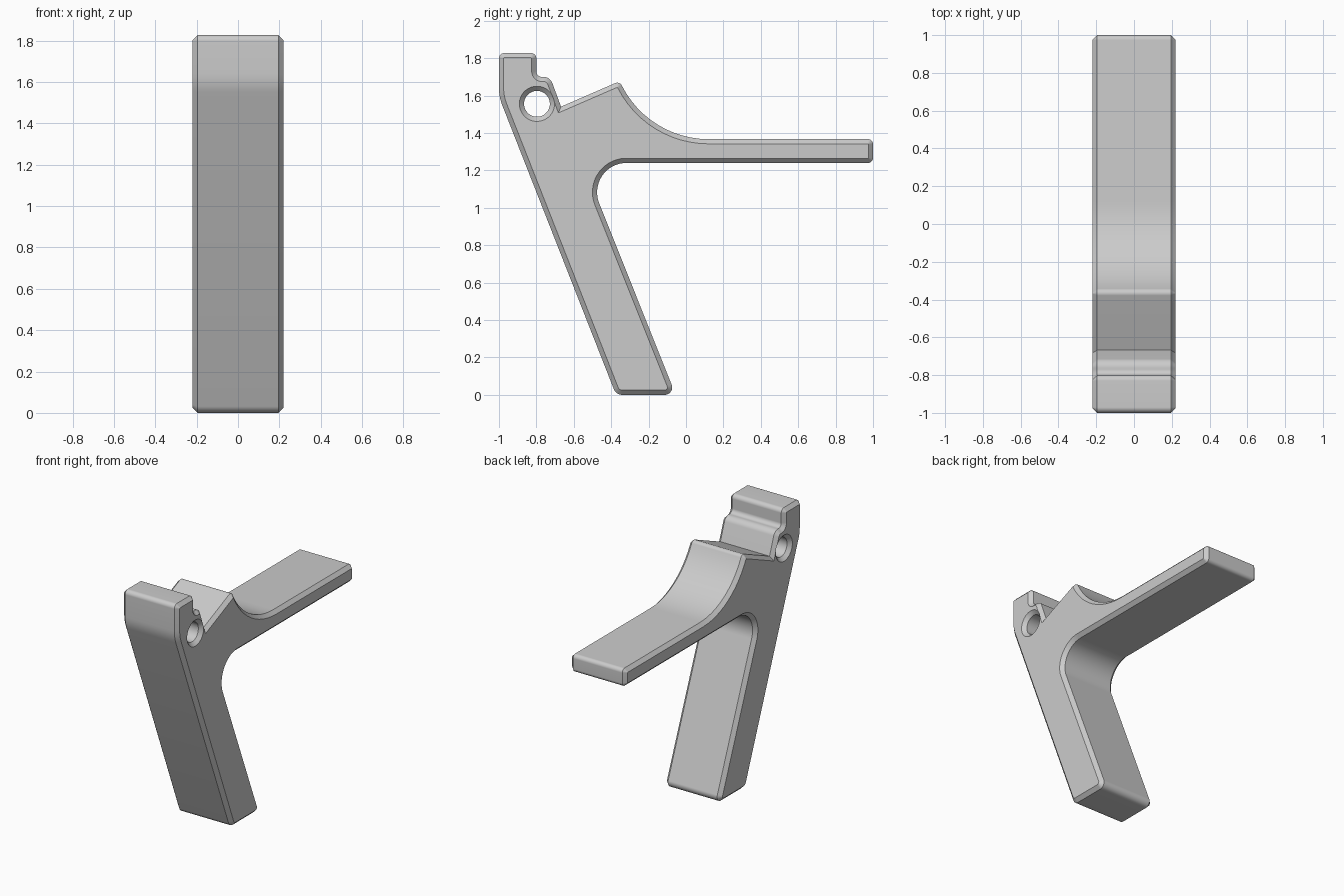
import bpy, bmesh, math
from mathutils import Vector

old = bpy.data.objects.get("Cube")
if old:
    bpy.data.objects.remove(old, do_unlink=True)

HALF_WIDTH, CHAMFER = 0.22, 0.025

metal = bpy.data.materials.new("grey metal")
metal.use_nodes = True
GREY = (0.6, 0.6, 0.6, 1)
metal.diffuse_color = GREY
metal.node_tree.nodes["Principled BSDF"].inputs["Base Color"].default_value = GREY


def rounded(corners):
    """Replace each (y, z, radius) corner by a tangent arc."""
    loop = []
    for i, (y, z, r) in enumerate(corners):
        p = Vector((y, z))
        a = (Vector(corners[i - 1][:2]) - p).normalized()
        b = (Vector(corners[(i + 1) % len(corners)][:2]) - p).normalized()
        if r == 0:
            loop.append(p)
            continue
        half = a.angle(b) / 2
        centre = p + (a + b).normalized() * r / math.sin(half)
        start = p + a * r / math.tan(half) - centre
        end = p + b * r / math.tan(half) - centre
        turn = math.pi - 2 * half
        steps = max(5, int(turn / math.radians(5)))
        for k in range(steps + 1):
            t = k / steps
            arc = start * math.sin((1 - t) * turn) + end * math.sin(t * turn)
            loop.append(centre + arc / math.sin(turn))
    return loop


def inset(loop, d):
    """Move a counter-clockwise loop inwards with mitred corners."""
    out = []
    for i, p in enumerate(loop):
        u = (p - loop[i - 1]).normalized()
        v = (loop[(i + 1) % len(loop)] - p).normalized()
        n, m = Vector((-u.y, u.x)), Vector((-v.y, v.x))
        out.append(p + (n + m) * d / (1 + n.dot(m)))
    return out


def loft(name, sections):
    """Join (x, loop) sections along x and cap both ends."""
    bm = bmesh.new()
    rings = [[bm.verts.new((x, p.x, p.y)) for p in loop] for x, loop in sections]
    for r, s in zip(rings, rings[1:]):
        for i in range(len(r)):
            bm.faces.new((r[i - 1], r[i], s[i], s[i - 1]))
    bm.faces.new(rings[0][::-1])
    bm.faces.new(rings[-1])
    bmesh.ops.recalc_face_normals(bm, faces=bm.faces)
    mesh = bpy.data.meshes.new(name)
    bm.to_mesh(mesh)
    bm.free()
    mesh.materials.append(metal)
    obj = bpy.data.objects.new(name, mesh)
    bpy.context.collection.objects.link(obj)
    return obj


# Side outline, counter-clockwise in (y, z, corner radius)
outline = rounded([
    (-0.374, 0, 0.05), (-0.055, 0, 0.04),                      # foot of the leg
    (-0.55, 1.24, 0.157),                                      # inner bend
    (1.0, 1.24, 0.027), (1.0, 1.367, 0.027),                   # end of the arm
    (-0.197, 1.367, 0.52), (-0.355, 1.677, 0.027),             # sweep and tip
    (-0.668, 1.541, 0), (-0.727, 1.70, 0.05),                  # notch and step
    (-0.80, 1.70, 0.03), (-0.80, 1.828, 0.03),
    (-1.0, 1.828, 0.03), (-1.0, 1.593, 0.25),                  # head
])
narrow = inset(outline, CHAMFER)
flat = HALF_WIDTH - CHAMFER
body = loft("lever_body", [(-HALF_WIDTH, narrow), (-flat, outline),
                           (flat, outline), (HALF_WIDTH, narrow)])


# Pivot hole with chamfered rims
def circle(r, n=64):
    return [Vector((-0.797 + r * math.cos(math.tau * i / n),
                    1.556 + r * math.sin(math.tau * i / n))) for i in range(n)]


bore, over = 0.069, 0.01
rim = circle(bore + CHAMFER + over)
cutter = loft("pivot_hole_cutter", [(-HALF_WIDTH - over, rim), (-flat, circle(bore)),
                                    (flat, circle(bore)), (HALF_WIDTH + over, rim)])
cutter.hide_render = True

cut = body.modifiers.new("pivot_hole", 'BOOLEAN')
cut.operation, cut.solver, cut.object = 'DIFFERENCE', 'EXACT', cutter
bpy.ops.object.select_all(action='DESELECT')
bpy.context.view_layer.objects.active = body
body.select_set(True)
bpy.ops.object.modifier_apply(modifier=cut.name)
bpy.data.objects.remove(cutter, do_unlink=True)
bpy.ops.object.shade_smooth_by_angle(angle=math.radians(30))
